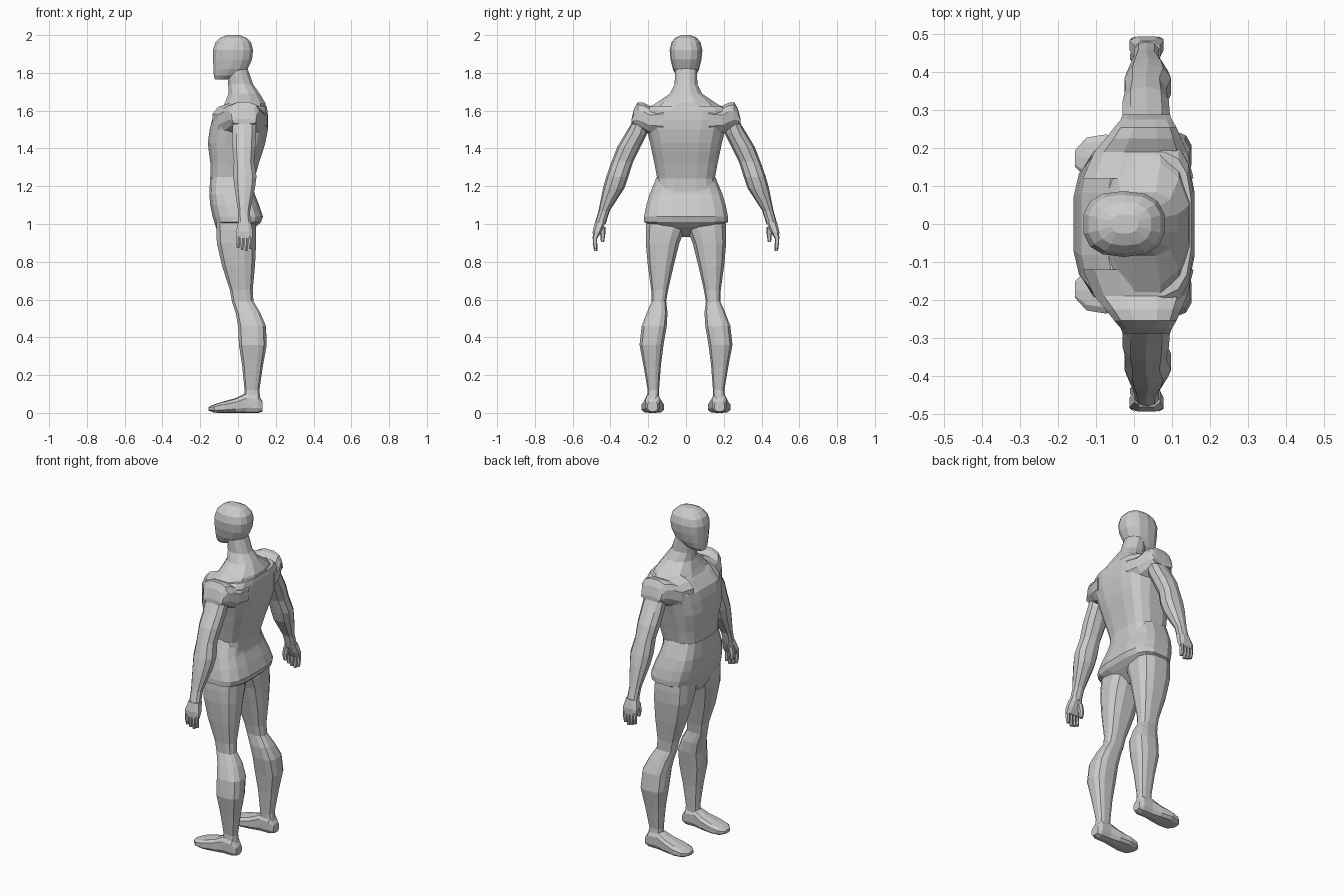
import bpy, bmesh, math


def ring(n, p):
    """Unit superellipse points, scaled to touch -1..1 on both axes."""
    pts = []
    for i in range(n):
        a = 2 * math.pi * (i + 0.5) / n
        c, s = math.cos(a), math.sin(a)
        pts.append((math.copysign(abs(c) ** (2 / p), c),
                    math.copysign(abs(s) ** (2 / p), s)))
    m = max(u for u, v in pts)
    return [(u / m, v / m) for u, v in pts]


def loft(name, axis, sections, n=12, p=2.4, mirror=False):
    """Skin rings along an axis. Section: (position, a0, a1, b0, b1).
    Axis z: a=x b=y.  Axis y: a=x b=z.  Axis x: a=y b=z."""
    bm = bmesh.new()
    rings = []
    for t, a0, a1, b0, b1 in sections:
        row = []
        for u, v in ring(n, p):
            a = (a0 + a1) / 2 + u * (a1 - a0) / 2
            b = (b0 + b1) / 2 + v * (b1 - b0) / 2
            co = {'z': (a, b, t), 'y': (a, t, b), 'x': (t, a, b)}[axis]
            row.append(bm.verts.new(co))
        rings.append(row)
    for r, q in zip(rings, rings[1:]):
        for i in range(n):
            j = (i + 1) % n
            bm.faces.new((r[i], r[j], q[j], q[i]))
    bm.faces.new(rings[0])
    bm.faces.new(rings[-1])
    bmesh.ops.recalc_face_normals(bm, faces=bm.faces)
    me = bpy.data.meshes.new(name)
    bm.to_mesh(me)
    bm.free()
    ob = bpy.data.objects.new(name, me)
    bpy.context.collection.objects.link(ob)
    if mirror:
        # a plain mirror across the y = 0 plane (object origin is at 0)
        m = ob.modifiers.new("Mirror", 'MIRROR')
        m.use_axis = (False, True, False)
    return ob


def sym(rows):
    """Expand (pos, x0, x1, half_width) into symmetric sections."""
    return [(z, x0, x1, -w, w) for z, x0, x1, w in rows]


# skull and jaw, face towards -x
loft("head", 'z', sym([
    (1.765, -0.122, -0.055, 0.032), (1.785, -0.128, 0.0, 0.052),
    (1.82, -0.13, 0.05, 0.068), (1.87, -0.132, 0.074, 0.08),
    (1.92, -0.133, 0.08, 0.085), (1.96, -0.12, 0.07, 0.076),
    (1.985, -0.095, 0.045, 0.056), (2.0, -0.06, 0.01, 0.025)]), n=14, p=2.5)

# neck flowing into the sloping shoulder muscles
loft("neck", 'z', sym([
    (1.60, -0.09, 0.15, 0.22), (1.64, -0.07, 0.145, 0.16),
    (1.69, -0.05, 0.115, 0.085), (1.74, -0.052, 0.08, 0.06),
    (1.84, -0.06, 0.045, 0.058)]), n=12, p=2.2)

# trunk from chest to waist
loft("torso", 'z', sym([
    (1.16, -0.150, 0.085, 0.165), (1.24, -0.145, 0.088, 0.152),
    (1.32, -0.146, 0.11, 0.167), (1.38, -0.154, 0.13, 0.18),
    (1.43, -0.160, 0.145, 0.19), (1.50, -0.150, 0.158, 0.208),
    (1.55, -0.138, 0.160, 0.225), (1.60, -0.095, 0.156, 0.225),
    (1.625, -0.07, 0.15, 0.19)]), n=16, p=3.2)

# hips with overhanging lower edge
loft("pelvis", 'z', sym([
    (0.93, -0.10, 0.02, 0.04), (0.985, -0.118, 0.095, 0.17),
    (1.01, -0.125, 0.122, 0.222), (1.04, -0.135, 0.132, 0.222),
    (1.10, -0.147, 0.112, 0.21), (1.16, -0.152, 0.088, 0.192),
    (1.25, -0.147, 0.07, 0.155)]), n=16, p=3.2)

# shoulder caps ending in an open-looking sleeve edge
loft("shoulder", 'y', [
    (0.12, -0.135, 0.157, 1.46, 1.64), (0.19, -0.105, 0.14, 1.475, 1.625),
    (0.225, -0.075, 0.125, 1.492, 1.642), (0.255, -0.052, 0.112, 1.508, 1.645),
    (0.275, -0.035, 0.10, 1.52, 1.61), (0.289, -0.03, 0.095, 1.53, 1.555)],
    n=12, p=2.6, mirror=True)

# arm from shoulder to wrist
loft("arm", 'z', [
    (1.00, 0.002, 0.066, 0.427, 0.482), (1.07, 0.0, 0.064, 0.405, 0.462),
    (1.19, -0.018, 0.09, 0.328, 0.437), (1.25, -0.025, 0.098, 0.308, 0.42),
    (1.33, -0.022, 0.085, 0.282, 0.392), (1.41, -0.03, 0.092, 0.243, 0.36),
    (1.48, -0.03, 0.095, 0.207, 0.318), (1.54, -0.028, 0.095, 0.20, 0.283)],
    n=10, p=2.3, mirror=True)

# palm, fingers and thumb
loft("palm", 'z', [
    (0.925, -0.01, 0.078, 0.468, 0.493), (0.96, -0.012, 0.078, 0.448, 0.494),
    (1.01, 0.002, 0.068, 0.425, 0.482)], n=8, p=3, mirror=True)
for i, low in enumerate((0.872, 0.862, 0.857, 0.868)):
    x = -0.008 + i * 0.0215
    loft("finger", 'z', [
        (low, x + 0.002, x + 0.016, 0.470, 0.486),
        (0.90, x, x + 0.018, 0.471, 0.492),
        (0.935, x, x + 0.019, 0.471, 0.493)], n=6, p=3, mirror=True)
loft("thumb", 'z', [
    (0.905, -0.004, 0.016, 0.434, 0.450), (0.94, -0.01, 0.018, 0.429, 0.452),
    (0.985, -0.002, 0.03, 0.427, 0.465)], n=6, p=3, mirror=True)

# leg from hip to ankle
loft("leg", 'z', [
    (0.05, 0.035, 0.122, 0.145, 0.208), (0.12, 0.035, 0.113, 0.143, 0.203),
    (0.25, 0.022, 0.132, 0.133, 0.225), (0.36, 0.005, 0.152, 0.119, 0.246),
    (0.46, 0.0, 0.148, 0.102, 0.235), (0.53, -0.012, 0.118, 0.098, 0.208),
    (0.59, -0.032, 0.082, 0.105, 0.182), (0.65, -0.043, 0.078, 0.095, 0.184),
    (0.78, -0.085, 0.09, 0.065, 0.202), (0.90, -0.112, 0.096, 0.035, 0.213),
    (0.97, -0.115, 0.095, 0.006, 0.213), (1.06, -0.115, 0.09, 0.02, 0.205)],
    n=12, p=2.8, mirror=True)

# foot with toes towards -x
loft("foot", 'x', [
    (-0.155, 0.150, 0.195, 0.012, 0.032), (-0.125, 0.122, 0.228, 0.002, 0.045),
    (-0.075, 0.116, 0.236, 0.0, 0.060), (-0.01, 0.125, 0.225, 0.0, 0.078),
    (0.045, 0.137, 0.214, 0.0, 0.105), (0.105, 0.137, 0.214, 0.0, 0.10),
    (0.13, 0.150, 0.203, 0.008, 0.06)], n=10, p=3, mirror=True)
